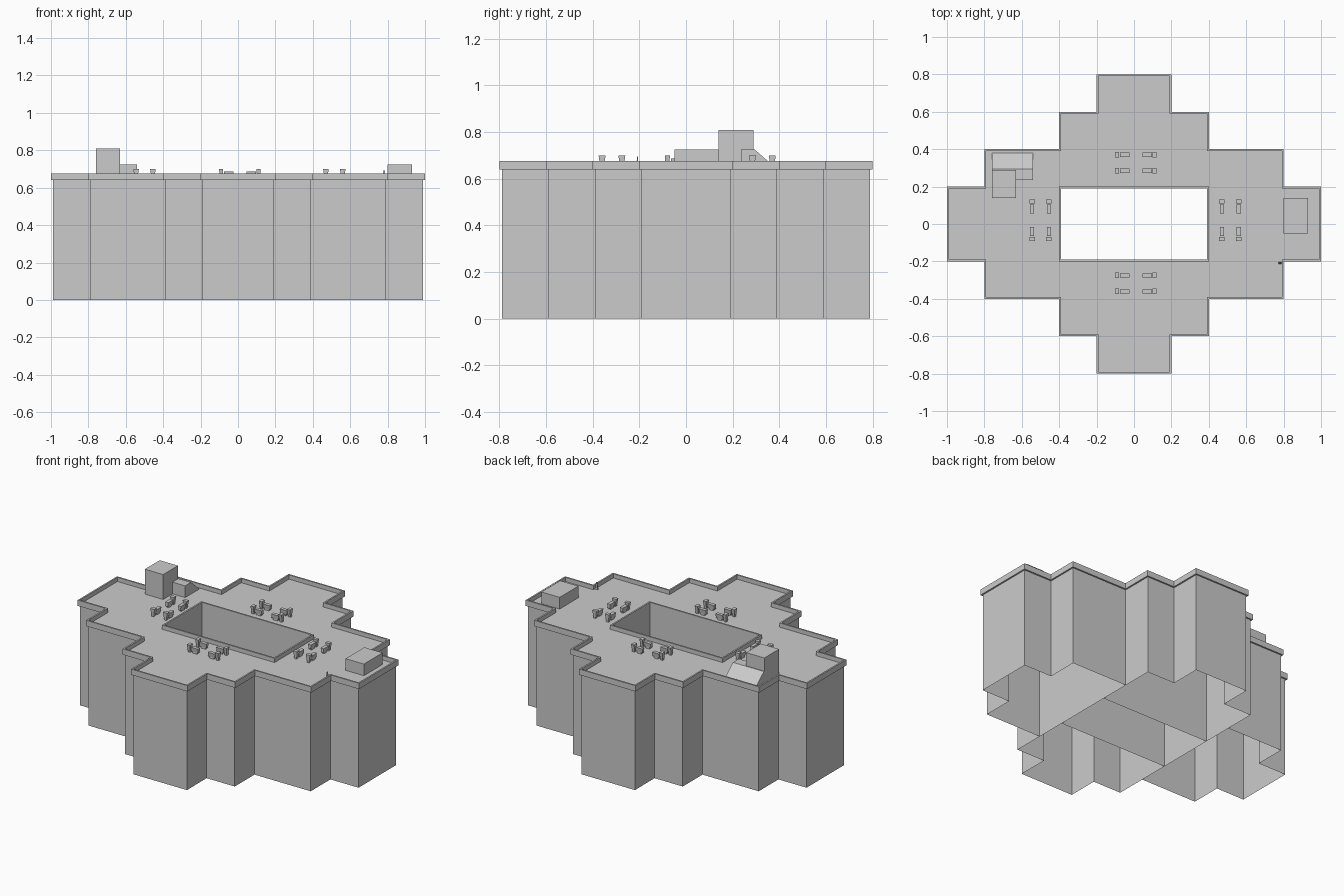
import bpy, bmesh
from mathutils import Vector

cube = bpy.data.objects.get("Cube")
if cube:
    bpy.data.objects.remove(cube)

mat = bpy.data.materials.new("plain_grey")
mat.use_nodes = True
GREY = (0.6, 0.6, 0.6, 1)
mat.diffuse_color = GREY
mat.node_tree.nodes["Principled BSDF"].inputs["Base Color"].default_value = GREY

EAVE, DECK, TOP, LIP = 0.64, 0.65, 0.677, 0.01


def finish(name, bm):
    bm.normal_update()
    mesh = bpy.data.meshes.new(name)
    bm.to_mesh(mesh)
    bm.free()
    mesh.materials.append(mat)
    obj = bpy.data.objects.new(name, mesh)
    bpy.context.collection.objects.link(obj)
    return obj


def ring(bm, pts, z):
    return [bm.verts.new((x, y, z)) for x, y in pts]


def bridge(bm, a, b):
    for i in range(len(a)):
        j = (i + 1) % len(a)
        bm.faces.new((a[i], a[j], b[j], b[i]))


def inset(pts, d):
    """Move every edge of a counter-clockwise outline inward by d."""
    out = []
    for i, p in enumerate(pts):
        p = Vector(p)
        e1 = (p - Vector(pts[i - 1])).normalized()
        e2 = (Vector(pts[(i + 1) % len(pts)]) - p).normalized()
        out.append(tuple(p + d * Vector((-e1.y - e2.y, e1.x + e2.x))))
    return out


def flip(pts, sx, sy):
    out = [(x * sx, y * sy) for x, y in pts]
    return out[::-1] if sx * sy < 0 else out


def loft(name, rings):
    """Closed solid through a list of (outline, z), bottom to top."""
    bm = bmesh.new()
    loops = [ring(bm, pts, z) for pts, z in rings]
    for a, b in zip(loops, loops[1:]):
        bridge(bm, a, b)
    bm.faces.new(loops[0][::-1])
    bm.faces.new(loops[-1])
    return finish(name, bm)


def rect(x0, x1, y0, y1):
    return [(x0, y0), (x1, y0), (x1, y1), (x0, y1)]


# Stepped outlines
quarter = [(1, .2), (.8, .2), (.8, .4), (.4, .4), (.4, .6), (.2, .6), (.2, .8)]
half = quarter + flip(quarter, -1, 1)
outline = half + flip(half, -1, -1)
side_wing = flip(quarter[:4], 1, -1) + quarter[:4]
end_wing = [(-.4, .2), (.4, .2)] + quarter[4:] + flip(quarter[4:], -1, 1)
wings = [("right_wing", side_wing, 1, 1), ("left_wing", side_wing, -1, 1),
         ("back_wing", end_wing, 1, 1), ("front_wing", end_wing, 1, -1)]

# Wing walls, open underneath, and the roof deck of each wing
for name, base, sx, sy in wings:
    walls = inset(base, LIP)
    if base is side_wing:
        walls = [(x - 2 * LIP if x < .42 else x, y) for x, y in walls]
    else:
        walls = [(x, y - 2 * LIP if y < .22 else y) for x, y in walls]
    walls = flip(walls, sx, sy)
    bm = bmesh.new()
    bridge(bm, ring(bm, walls, 0), ring(bm, walls, EAVE))
    finish(name + "_walls", bm)
    bm = bmesh.new()
    bm.faces.new(ring(bm, flip(base, sx, sy), DECK))
    finish(name + "_deck", bm)

# Parapets round the outside and the courtyard
court = rect(-.4, .4, -.2, .2)
for name, outer, inner in (("outer_parapet", outline, inset(outline, LIP)),
                           ("courtyard_parapet", court, inset(court, LIP))):
    bm = bmesh.new()
    loops = [ring(bm, p, z) for p, z in
             ((outer, EAVE), (outer, TOP), (inner, TOP), (inner, EAVE))]
    for i in range(4):
        bridge(bm, loops[i], loops[(i + 1) % 4])
    finish(name, bm)

# Stair tower, plant box and sloped hatch
for name, r, z in (("stair_tower", rect(-.76, -.63, .14, .29), .81),
                   ("plant_box", rect(.8, .93, -.05, .14), .725)):
    loft(name, [(r, DECK), (r, z)])
loft("sloped_hatch", [(rect(-.76, -.54, .235, .38), DECK),
                      (rect(-.76, -.54, .235, .295), .725)])
loft("vent_pipe", [(rect(.772, .788, -.213, -.203), DECK),
                   (rect(.778, .784, -.21, -.206), .696)])


def block(name, cx, cy, along_x, lengths, widths, z0, z1):
    """Tapered block centred on a point; sizes run bottom to top."""
    rings = []
    for l, w, z in zip(lengths, widths, (z0, z1)):
        hx, hy = (l / 2, w / 2) if along_x else (w / 2, l / 2)
        rings.append((rect(cx - hx, cx + hx, cy - hy, cy + hy), z))
    loft(name, rings)


# Roof seating: flared backs and low seats in mirrored pairs
groups = [("back", True, .01, (.285, .37)), ("front", True, .01, (-.275, -.36)),
          ("left", False, .02, (-.545, -.455)), ("right", False, .02, (.47, .56))]
for side, along_x, mid, rows in groups:
    for row in rows:
        for s in (-1, 1):
            def put(name, dist, *args):
                c = mid + s * dist
                x, y = (c, row) if along_x else (row, c)
                block(side + name, x, y, along_x, *args)
            put("_seat_back", .1, (.016, .022), (.014, .03), DECK, .7)
            put("_seat", .06, (.05, .05), (.014, .022), DECK + .01, .687)
            put("_seat_foot", .06, (.03, .03), (.014, .014), DECK, DECK + .01)
